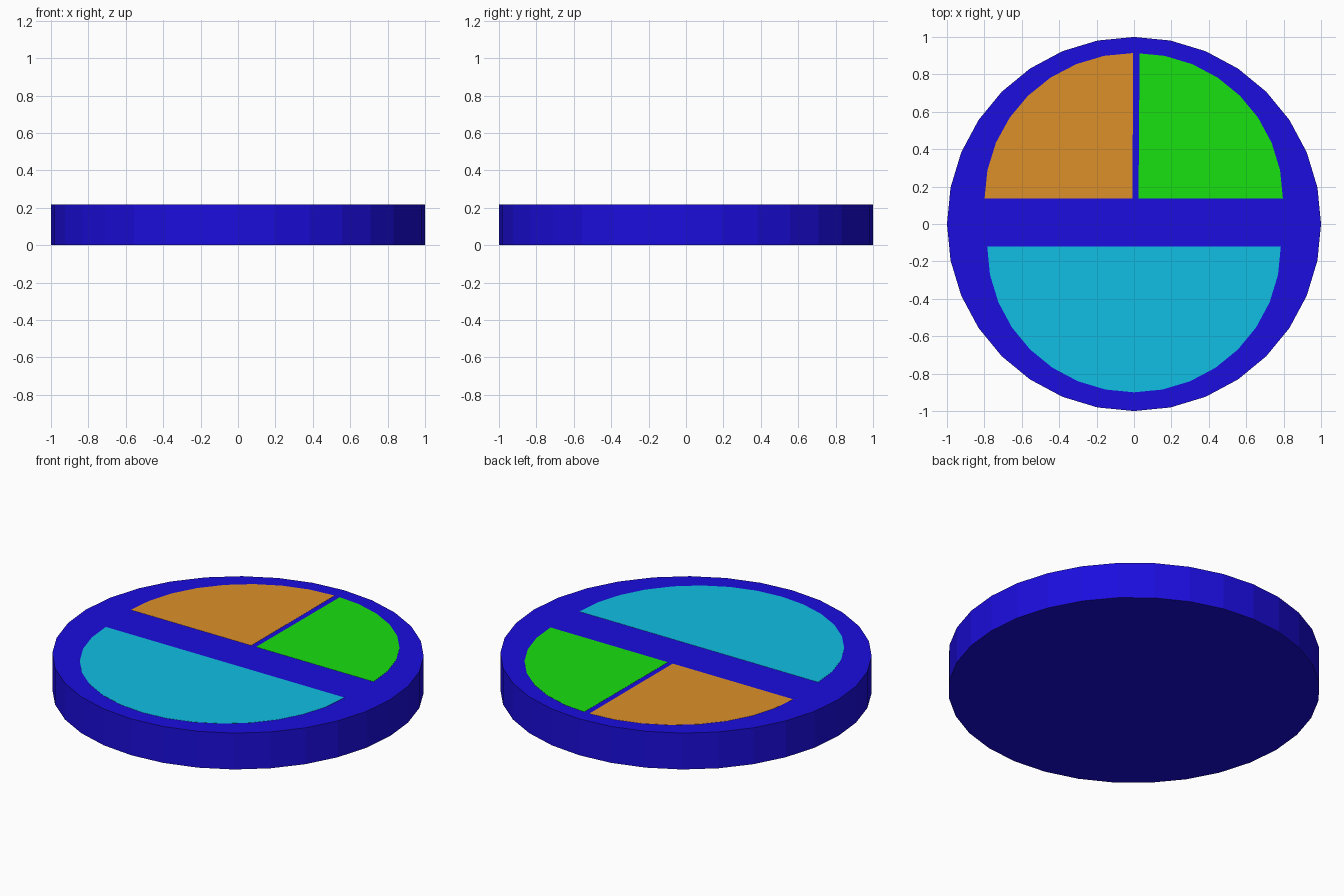
import bpy, bmesh
from math import sin, cos, pi

if "Cube" in bpy.data.objects:
    bpy.data.objects.remove(bpy.data.objects["Cube"])

HEIGHT = 0.217
LIFT = 0.001


def material(name, rgb):
    mat = bpy.data.materials.new(name)
    mat.diffuse_color = (*rgb, 1.0)
    mat.use_nodes = True
    mat.node_tree.nodes["Principled BSDF"].inputs["Base Color"].default_value = mat.diffuse_color
    return mat


def prism(name, outline, z0, z1, mat):
    """Extrude a flat counter-clockwise outline from z0 up to z1."""
    bm = bmesh.new()
    base = bm.faces.new([bm.verts.new((x, y, z0)) for x, y in outline])
    top = bmesh.ops.extrude_face_region(bm, geom=[base], use_keep_orig=True)
    verts = [v for v in top["geom"] if isinstance(v, bmesh.types.BMVert)]
    bmesh.ops.translate(bm, verts=verts, vec=(0, 0, z1 - z0))
    bmesh.ops.recalc_face_normals(bm, faces=bm.faces)
    mesh = bpy.data.meshes.new(name)
    bm.to_mesh(mesh)
    bm.free()
    obj = bpy.data.objects.new(name, mesh)
    bpy.context.collection.objects.link(obj)
    mesh.materials.append(mat)
    return obj


def arc(cx, cy, rx, ry, first, last):
    """Points of a 32-sided ellipse between two step numbers."""
    return [(cx + rx * cos(i * pi / 16), cy + ry * sin(i * pi / 16))
            for i in range(first, last + 1)]


blue = material("blue", (0.011, 0.004, 0.73))
orange = material("orange", (0.73, 0.28, 0.023))
green = material("green", (0.009, 0.75, 0.005))
cyan = material("cyan", (0.005, 0.52, 0.77))

# Round base plate
prism("base_disc", arc(0, 0, 1, 1, 0, 31), 0, HEIGHT - LIFT, blue)

# Flush coloured panels set into the top
z_low = HEIGHT - 0.02
prism("half_panel", arc(0, -0.12, 0.785, 0.78, 16, 32), z_low, HEIGHT, cyan)
prism("left_quarter_panel",
      arc(-0.005, 0.136, 0.794, 0.778, 8, 16) + [(-0.008, 0.136)],
      z_low, HEIGHT, orange)
prism("right_quarter_panel",
      arc(0.011, 0.136, 0.785, 0.778, 0, 7) + [(0.03, 0.912), (0.024, 0.136)],
      z_low, HEIGHT, green)
